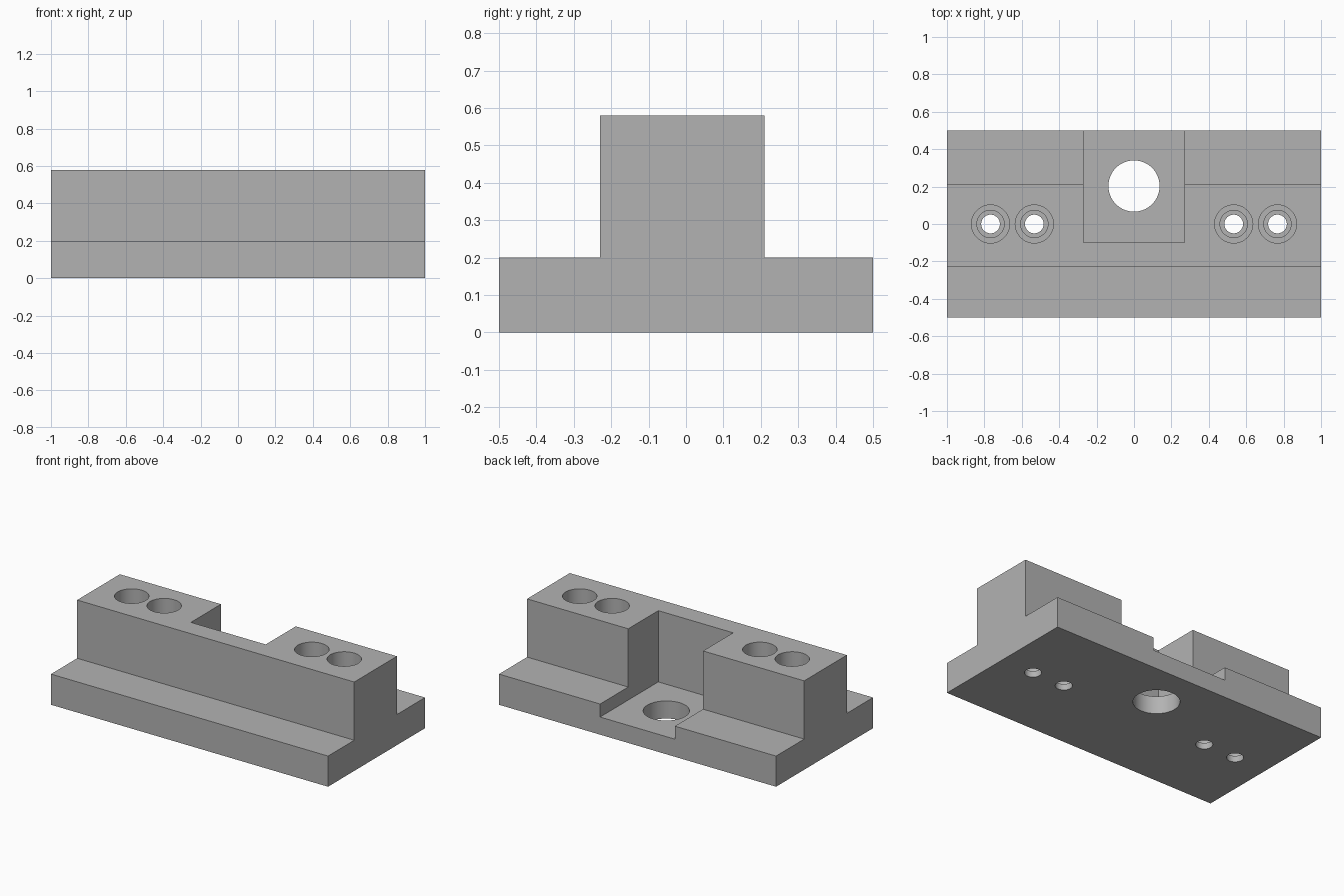
import bpy
import bmesh
from math import pi, cos, sin

cube = bpy.data.objects.get("Cube")
if cube:
    bpy.data.objects.remove(cube, do_unlink=True)

gray = bpy.data.materials.new("machined gray")
gray.use_nodes = True
gray.diffuse_color = (0.45, 0.45, 0.45, 1)
gray.node_tree.nodes["Principled BSDF"].inputs["Base Color"].default_value = gray.diffuse_color


def add_object(name, bm):
    bmesh.ops.recalc_face_normals(bm, faces=bm.faces)
    mesh = bpy.data.meshes.new(name)
    bm.to_mesh(mesh)
    bm.free()
    mesh.materials.append(gray)
    obj = bpy.data.objects.new(name, mesh)
    bpy.context.collection.objects.link(obj)
    return obj


def prism(name, points, shift):
    """Extrude a flat polygon along a vector."""
    bm = bmesh.new()
    face = bm.faces.new([bm.verts.new(p) for p in points])
    side = bmesh.ops.extrude_face_region(bm, geom=[face])
    moved = [v for v in side["geom"] if isinstance(v, bmesh.types.BMVert)]
    bmesh.ops.translate(bm, verts=moved, vec=shift)
    return add_object(name, bm)


def stepped_bore(name, x, y, steps, sides=48):
    """Turned cutter from (radius, height) pairs listed bottom to top."""
    bm = bmesh.new()
    rings = [[bm.verts.new((x + r * cos(2 * pi * i / sides),
                            y + r * sin(2 * pi * i / sides), z))
              for i in range(sides)] for r, z in steps]
    for low, high in zip(rings, rings[1:]):
        for i in range(sides):
            j = (i + 1) % sides
            bm.faces.new((low[i], low[j], high[j], high[i]))
    bm.faces.new(rings[0])
    bm.faces.new(rings[-1])
    return add_object(name, bm)


# Body: wide base with a raised ridge
BASE, TOP, FRONT, BACK = 0.2, 0.58, -0.23, 0.21
profile = [(-0.5, 0), (0.5, 0), (0.5, BASE), (BACK, BASE),
           (BACK, TOP), (FRONT, TOP), (FRONT, BASE), (-0.5, BASE)]
body = prism("mounting_block", [(-1, y, z) for y, z in profile], (2, 0, 0))

# Pocket open to the back, and the large hole in its floor
pocket = [(-0.27, -0.1), (0.27, -0.1), (0.27, 0.6), (-0.27, 0.6)]
cutters = [prism("pocket_cutter", [(x, y, 0.115) for x, y in pocket], (0, 0, 1)),
           stepped_bore("shaft_hole_cutter", 0, 0.203, [(0.137, -0.1), (0.137, 0.3)], 64)]

# Stepped screw holes, two on each side
bore = [(0.05, -0.1), (0.05, 0.04), (0.073, 0.04), (0.073, 0.12),
        (0.102, 0.12), (0.102, 0.7)]
for side in (-1, 1):
    for x in (0.533, 0.767):
        cutters.append(stepped_bore("screw_hole_cutter", side * x, 0, bore))

for cutter in cutters:
    cutter.hide_render = True
    cutter.hide_set(True)
    mod = body.modifiers.new(cutter.name, "BOOLEAN")
    mod.operation = "DIFFERENCE"
    mod.solver = "EXACT"
    mod.object = cutter

# Apply the cuts, then smooth only the bore walls
bpy.ops.object.select_all(action="DESELECT")
body.select_set(True)
bpy.context.view_layer.objects.active = body
for mod in list(body.modifiers):
    bpy.ops.object.modifier_apply(modifier=mod.name)
for cutter in cutters:
    bpy.data.objects.remove(cutter, do_unlink=True)
bpy.ops.object.shade_smooth_by_angle(angle=pi / 6)
